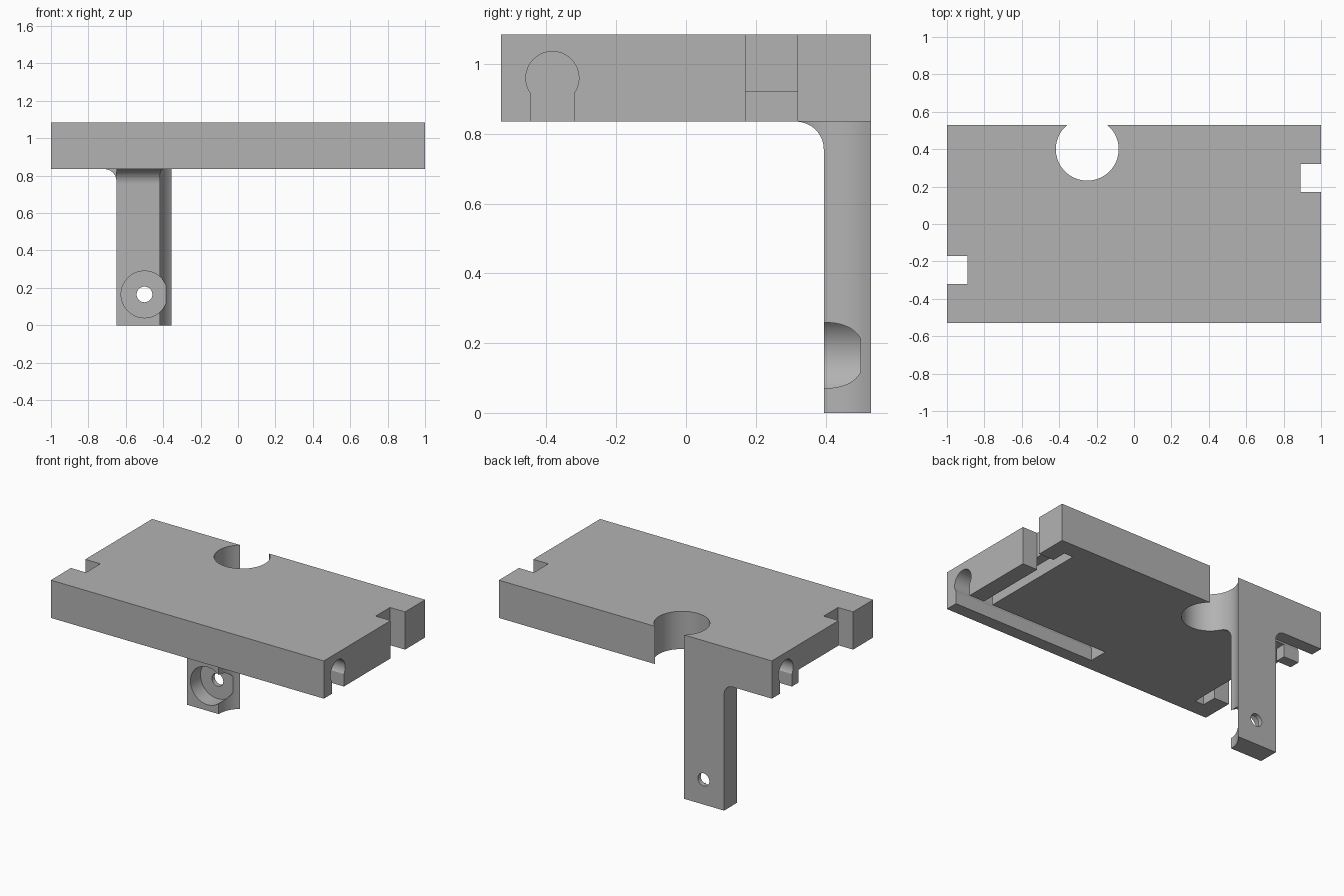
import bpy, bmesh
from math import pi, sin, cos, radians, asin
from mathutils import Vector

if "Cube" in bpy.data.objects:
    bpy.data.objects.remove(bpy.data.objects["Cube"])

TOP, BOTTOM, BACK, LEDGE = 1.085, 0.835, 0.53, 0.92


def prism(name, outline, axis, lo, hi):
    """Extrude a 2D outline along an axis; outline uses the other two axes in order."""
    def point(p, d):
        c = list(p)
        c.insert("xyz".index(axis), d)
        return Vector(c)
    bm = bmesh.new()
    face = bm.faces.new([bm.verts.new(point(p, lo)) for p in outline])
    ext = bmesh.ops.extrude_face_region(bm, geom=[face])
    moved = [v for v in ext["geom"] if isinstance(v, bmesh.types.BMVert)]
    bmesh.ops.translate(bm, verts=moved, vec=point((0, 0), hi - lo))
    bmesh.ops.recalc_face_normals(bm, faces=bm.faces)
    mesh = bpy.data.meshes.new(name)
    bm.to_mesh(mesh)
    bm.free()
    ob = bpy.data.objects.new(name, mesh)
    bpy.context.collection.objects.link(ob)
    return ob


def box(name, x0, x1, y0, y1, z0, z1):
    return prism(name, [(x0, y0), (x1, y0), (x1, y1), (x0, y1)], "z", z0, z1)


def arc(cx, cy, r, start, end, n=16):
    angles = [start + (end - start) * i / n for i in range(n + 1)]
    return [(cx + r * cos(a), cy + r * sin(a)) for a in angles]


def circle(cx, cy, r, n=64):
    return arc(cx, cy, r, 0, 2 * pi * (n - 1) / n, n - 1)


def combine(target, tool, operation):
    mod = target.modifiers.new(operation, "BOOLEAN")
    mod.operation, mod.solver, mod.object = operation, "EXACT", tool
    bpy.context.view_layer.objects.active = target
    bpy.ops.object.modifier_apply(modifier=mod.name)
    bpy.data.objects.remove(tool)


def keyhole(side, x_in):
    """Round channel with a narrower slot opening downwards, from one end of the plate."""
    yc, zc, r, half = -0.383 * side, 0.96, 0.076, 0.063
    a = asin(half / r)
    outline = [(yc - half, BOTTOM - 0.1), (yc + half, BOTTOM - 0.1)]
    outline += arc(yc, zc, r, a - pi / 2, 1.5 * pi - a, 40)
    lo, hi = sorted((side * 1.1, x_in))
    return prism("keyhole_cutter", outline, "x", lo, hi)


# Plate
bracket = box("mounting_bracket", -1, 1, -BACK, BACK, BOTTOM, TOP)

# Leg with a fillet on its outer side, running up into the plate
r = 0.065
leg_outline = [(-0.35, 0), (-0.35, 0.9), (-0.65 - r, 0.9)]
leg_outline += arc(-0.65 - r, BOTTOM - r, r, pi / 2, 0) + [(-0.65, 0)]
combine(bracket, prism("leg", leg_outline, "y", 0.395, BACK), "UNION")

# Fillet on the front of the leg
r = 0.08
front_outline = arc(0.395 - r, BOTTOM - r, r, pi / 2, 0)
front_outline += [(0.45, BOTTOM - r), (0.45, 0.9), (0.395 - r, 0.9)]
combine(bracket, prism("leg_fillet", front_outline, "x", -0.65, -0.35), "UNION")

# Round clearance through plate and leg
cutters = [prism("clearance_cutter", circle(-0.25, 0.4, 0.168, 96), "z", -0.1, 1.2)]

# Counterbored screw hole in the leg
cutters += [prism("counterbore_cutter", circle(-0.5, 0.165, 0.125), "y", 0.2, 0.5),
            prism("screw_cutter", circle(-0.5, 0.165, 0.042, 40), "y", 0.3, 0.7)]

# Hanging keyholes, end notches and the underside grooves joining them
for side, depth in ((1, -0.045), (-1, -0.72)):
    cutters.append(keyhole(side, depth))
    x0, x1 = sorted((side * 0.89, side * 1.1))
    y0, y1 = sorted((side * 0.17, side * 0.32))
    cutters.append(box("notch_cutter", x0, x1, y0, y1, 0.7, 1.2))
    x0, x1 = sorted((side * 0.825, side * 0.89))
    y0, y1 = sorted((side * -0.36, side * 0.42))
    cutters.append(box("groove_cutter", x0, x1, y0, y1, 0.7, LEDGE))

# Open lower edge on the right end
cutters.append(box("edge_cutter", -1.1, -0.86, -0.2, 0.25, 0.7, LEDGE))

for cutter in cutters:
    combine(bracket, cutter, "DIFFERENCE")

# Material and shading
grey = bpy.data.materials.new("plain_grey")
grey.use_nodes = True
colour = (0.45, 0.45, 0.45, 1)
grey.diffuse_color = colour
grey.node_tree.nodes["Principled BSDF"].inputs["Base Color"].default_value = colour
bracket.data.materials.clear()
bracket.data.materials.append(grey)
bpy.ops.object.select_all(action="DESELECT")
bracket.select_set(True)
bpy.context.view_layer.objects.active = bracket
bpy.ops.object.shade_smooth_by_angle(angle=radians(30))
